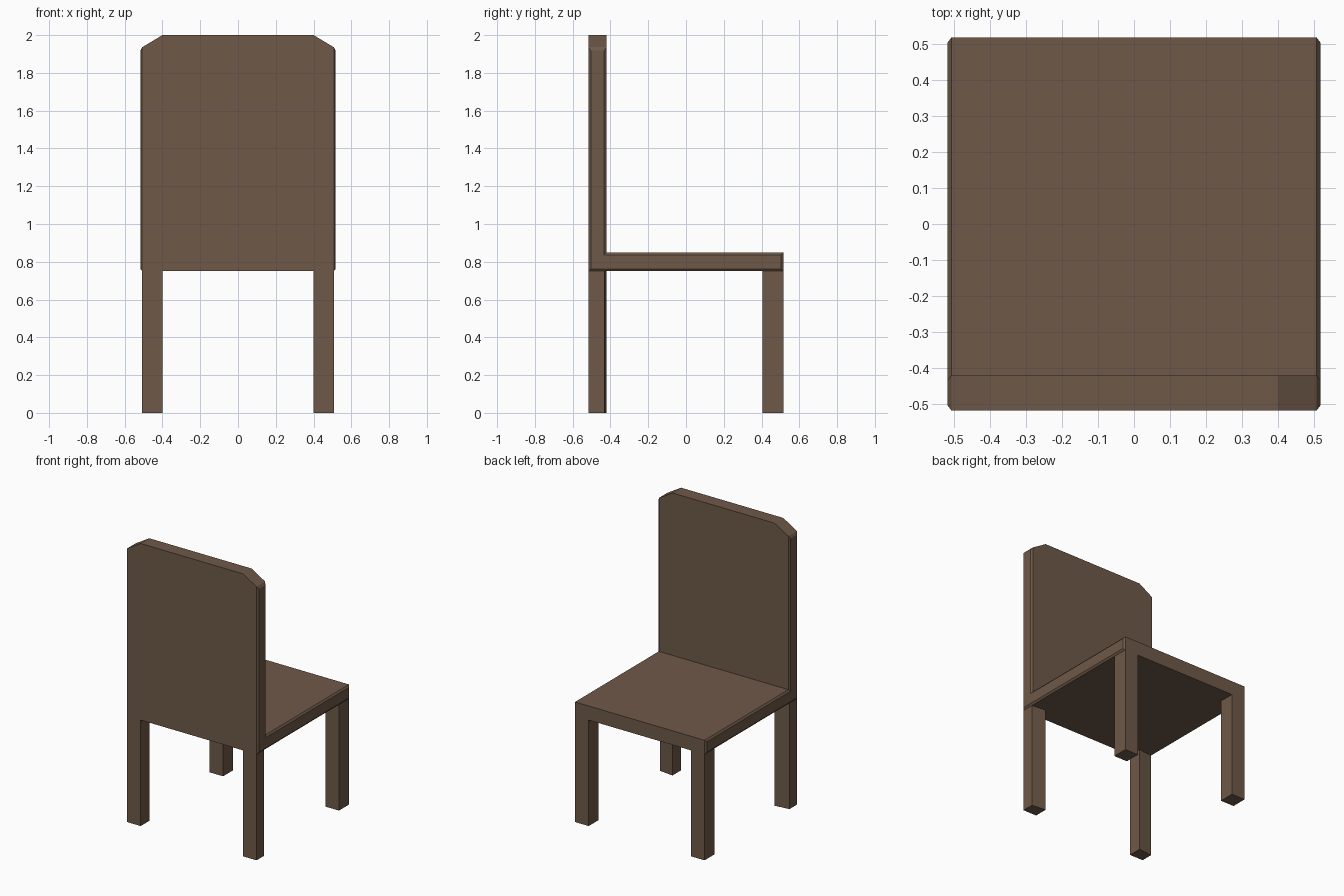
import bpy
import bmesh

cube = bpy.data.objects.get("Cube")
if cube:
    bpy.data.objects.remove(cube, do_unlink=True)

# Brown wood
wood = bpy.data.materials.new("brown_wood")
wood.use_nodes = True
colour = (0.156, 0.100, 0.065, 1)
wood.diffuse_color = colour
wood.node_tree.nodes["Principled BSDF"].inputs["Base Color"].default_value = colour

END = 0.517      # half depth and half width
RIM = 0.507      # where the side chamfer begins
LEG_IN = 0.40    # inner face of the legs
BACK_IN = -0.42  # face of the backrest towards the seat
SEAT_LOW, SEAT_TOP = 0.75, 0.85


def loft(name, loops, cap_start=True, cap_end=True):
    """Bridge matching loops of points into a flat-shaded solid."""
    bm = bmesh.new()
    rings = [[bm.verts.new(p) for p in loop] for loop in loops]
    for a, b in zip(rings, rings[1:]):
        for i in range(len(a)):
            j = (i + 1) % len(a)
            bm.faces.new((a[i], a[j], b[j], b[i]))
    if cap_start:
        bm.faces.new(rings[0])
    if cap_end:
        bm.faces.new(rings[-1])
    bmesh.ops.recalc_face_normals(bm, faces=bm.faces)
    mesh = bpy.data.meshes.new(name)
    bm.to_mesh(mesh)
    bm.free()
    mesh.materials.append(wood)
    obj = bpy.data.objects.new(name, mesh)
    bpy.context.collection.objects.link(obj)
    return obj


def side_profile(x, top, inset=0.0):
    """L-shaped outline of seat and backrest at one x."""
    low, high = SEAT_LOW + inset, SEAT_TOP - inset
    front, inner, back = -END + inset, BACK_IN - inset, END - inset
    return [(x, front, low), (x, back, low), (x, back, high),
            (x, inner, high), (x, inner, top), (x, front, top)]


# Seat and backrest in one piece, with cut top corners and chamfered sides
half = [(LEG_IN, 2.0, 0), (RIM, 1.936, 0), (END, 1.918, 0.013)]
stations = [(-x, z, i) for x, z, i in reversed(half)] + half
loft("seat_and_backrest", [side_profile(*s) for s in stations])

# Four legs, open where they meet the seat
for side, label in ((1, "left"), (-1, "right")):
    footprints = {
        "front": [(LEG_IN, -END), (RIM, -END), (RIM, BACK_IN - 0.012), (LEG_IN, BACK_IN)],
        "back": [(LEG_IN, 0.405), (RIM, 0.405), (RIM, END), (LEG_IN, END)],
    }
    for place, shape in footprints.items():
        loops = [[(side * x, y, z) for x, y in shape] for z in (0, SEAT_LOW)]
        leg = loft(f"{place}_{label}_leg", loops, cap_end=False)
